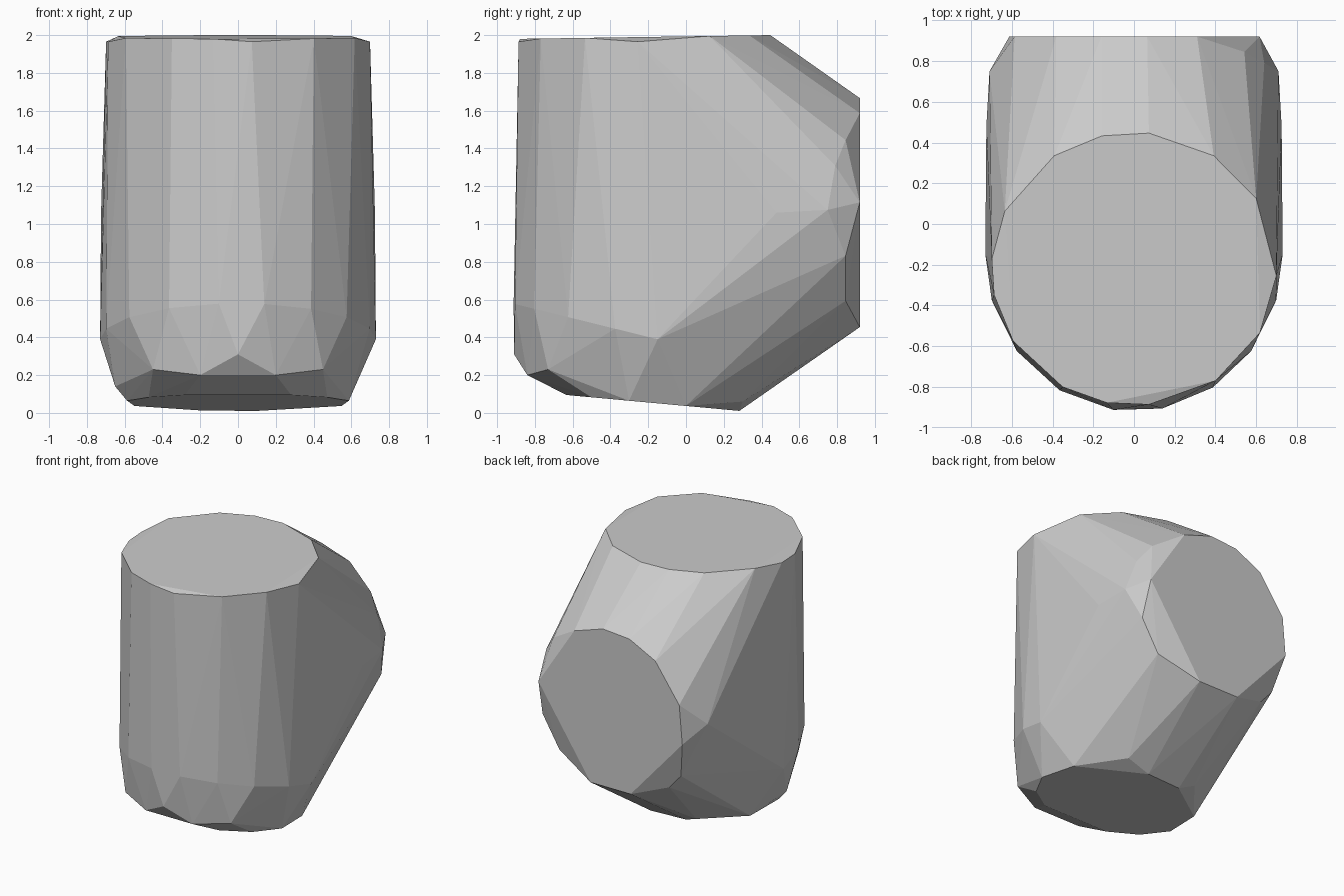
import bpy
import bmesh
from math import sin, cos, radians

if "Cube" in bpy.data.objects:
    bpy.data.objects.remove(bpy.data.objects["Cube"])

points = []


def flat_ring(angles, cy, rx, ry, height):
    """Points on a level ellipse; height is a function of the sine of the angle."""
    for a in map(radians, angles):
        points.append((rx * cos(a), cy + ry * sin(a), height(sin(a))))


def upright_ring(angles, y, radius, cz=1.05):
    """Points on a circle that faces the back."""
    for a in map(radians, angles):
        points.append((radius * cos(a), y, cz + radius * sin(a)))


def mirrored(x, y, z):
    points.extend([(x, y, z), (-x, y, z)])


# Flat top rim, slightly lower toward the front
flat_ring([56, 31, -28, -55, -101, -120, -148, 155, 124, 103, 84],
          -0.22, 0.70, 0.67, lambda s: 1.99 + 0.01 * s)
flat_ring([-3, -84, -169, 176], -0.22, 0.70, 0.67, lambda s: 1.965)

# Flat round end at the back
upright_ring([6, 60, 84, 105, 128, 161, 189, 254, 286], 0.92, 0.62)

# Worn bevel around the back end
upright_ring([36, -19, -43, 215, 228], 0.845, 0.67)
upright_ring([22], 0.79, 0.69)
upright_ring([2, 178], 0.75, 0.71)

# Widest part of the sides and the lower front edge
mirrored(0.725, 0.48, 1.06)
flat_ring([0, -17, -38, -58, -79, -98, -120, -142, -163, -180],
          -0.15, 0.73, 0.77, lambda s: 0.39 - 0.19 * s)

# Faceted curve under the front
points.append((0, -0.91, 0.31))
mirrored(0.20, -0.84, 0.20)
mirrored(0.45, -0.73, 0.23)

# Tilted base
flat_ring([24, 80, 108, 156, -12, -38, -62, -118, -142, -168],
          -0.2, 0.60, 0.49, lambda s: 0.055 - 0.045 * s)
mirrored(0.30, 0.30, 0.06)
points.append((-0.65, -0.30, 0.14))

# Wrap the rings in one faceted skin
bm = bmesh.new()
for p in points:
    bm.verts.new(p)
hull = bmesh.ops.convex_hull(bm, input=bm.verts)
loose = {g for g in hull["geom_interior"] + hull["geom_unused"]
         if isinstance(g, bmesh.types.BMVert)}
bmesh.ops.delete(bm, geom=list(loose), context="VERTS")
bmesh.ops.dissolve_limit(bm, angle_limit=radians(1), verts=bm.verts, edges=bm.edges)
bmesh.ops.recalc_face_normals(bm, faces=bm.faces)
mesh = bpy.data.meshes.new("faceted_body")
bm.to_mesh(mesh)
bm.free()
body = bpy.data.objects.new("faceted_body", mesh)
bpy.context.collection.objects.link(body)

# Plain grey
grey = bpy.data.materials.new("plain_grey")
grey.use_nodes = True
colour = (0.6, 0.6, 0.6, 1)
grey.diffuse_color = colour
grey.node_tree.nodes["Principled BSDF"].inputs["Base Color"].default_value = colour
mesh.materials.append(grey)
